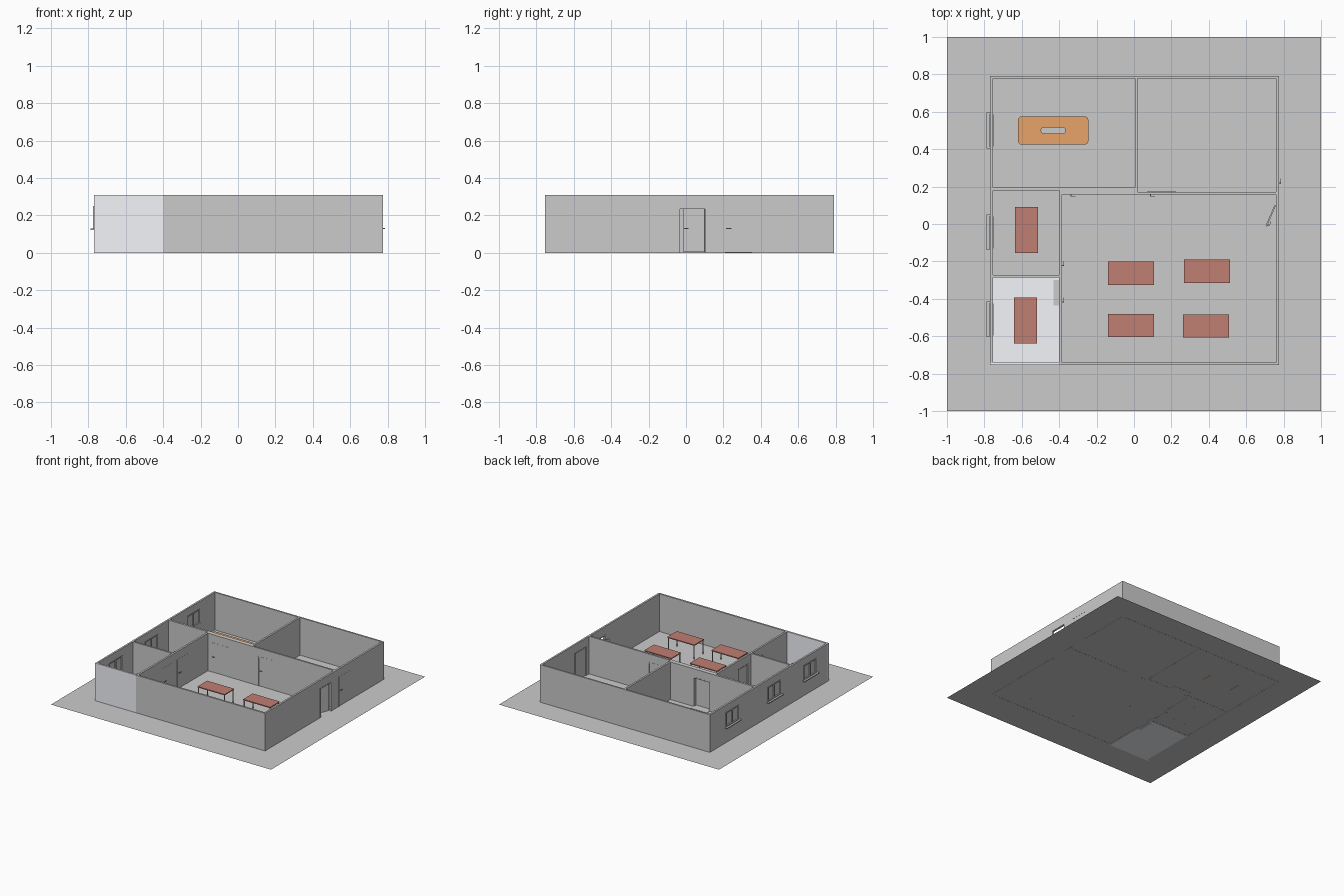
import bpy, bmesh
from math import pi, cos, sin, atan2
from mathutils import Matrix, Vector

if "Cube" in bpy.data.objects:
    bpy.data.objects.remove(bpy.data.objects["Cube"])


def material(name, rgb):
    m = bpy.data.materials.new(name)
    m.diffuse_color = (*rgb, 1)
    m.use_nodes = True
    m.node_tree.nodes["Principled BSDF"].inputs["Base Color"].default_value = m.diffuse_color
    return m


RED = material("red_top", (0.53, 0.21, 0.17))
ORANGE = material("orange_top", (0.81, 0.37, 0.14))
PALE = material("pale_plaster", (0.9, 0.92, 0.97))


def boxes(name, spans, matrix=Matrix(), mat=None):
    """One object from boxes given as (x0, x1, y0, y1, z0, z1)."""
    bm = bmesh.new()
    for x0, x1, y0, y1, z0, z1 in spans:
        m = Matrix.Translation(((x0 + x1) / 2, (y0 + y1) / 2, (z0 + z1) / 2))
        bmesh.ops.create_cube(bm, size=1, matrix=m @ Matrix.Diagonal((x1 - x0, y1 - y0, z1 - z0, 1)))
    bm.transform(matrix)
    me = bpy.data.meshes.new(name)
    bm.to_mesh(me)
    bm.free()
    ob = bpy.data.objects.new(name, me)
    bpy.context.collection.objects.link(ob)
    if mat:
        me.materials.append(mat)
    return ob


def cut(target, cutter):
    mod = target.modifiers.new("cut", 'BOOLEAN')
    mod.operation = 'DIFFERENCE'
    mod.solver = 'EXACT'
    mod.object = cutter
    bpy.context.view_layer.objects.active = target
    bpy.ops.object.modifier_apply(modifier=mod.name)
    bpy.data.objects.remove(cutter)


# Ground sheet
bpy.ops.mesh.primitive_plane_add(size=2, location=(0, 0, 0.001))
bpy.context.object.name = "ground_sheet"

# Wall block with rooms, doorways and windows cut out
H, DH = 0.31, 0.243
walls = boxes("walls", [(-0.77, 0.775, -0.755, 0.79, 0, H)])
rooms = [(-0.755, 0.005, 0.195, 0.777), (0.02, 0.76, 0.172, 0.777),
         (-0.755, -0.4, -0.272, 0.178), (-0.755, -0.4, -0.74, -0.286),
         (-0.385, 0.76, -0.74, 0.158)]
cut(walls, boxes("room_cutter", [(*r, -0.1, 0.4) for r in rooms]))
window_ys = (-0.51, -0.045, 0.5)
openings = [(-0.355, -0.2, 0.14, 0.21, -0.1, DH), (0.07, 0.225, 0.14, 0.19, -0.1, DH),
            (-0.41, -0.37, -0.24, -0.105, -0.1, DH), (-0.41, -0.37, -0.435, -0.3, -0.1, DH),
            (0.74, 0.79, 0.2, 0.36, -0.1, DH), (0.74, 0.79, -0.04, 0.11, -0.1, DH),
            (-0.8, -0.4, -0.8, -0.74, -0.1, 0.4)]
openings += [(-0.8, -0.74, y - 0.085, y + 0.085, 0.13, 0.25) for y in window_ys]
cut(walls, boxes("opening_cutter", openings))

# Pale corner room: floor and front wall
boxes("pale_floor", [(-0.755, -0.4, -0.74, -0.286, 0, 0.002)], mat=PALE)
boxes("pale_wall", [(-0.77, -0.4, -0.755, -0.74, 0, H)], mat=PALE)


# Doors: local x runs along the wall, local y goes through it
def frame(name, m, w, d):
    boxes(name, [(0, 0.008, -0.001, d + 0.001, 0, DH), (w - 0.008, w, -0.001, d + 0.001, 0, DH),
                 (0.008, w - 0.008, -0.001, d + 0.001, DH - 0.008, DH)], m)


def handle(name, m):
    boxes(name, [(-0.003, 0.003, -0.008, 0.001, 0.127, 0.133),
                 (-0.003, 0.024, -0.011, -0.008, 0.127, 0.133)], m)


def door(name, x, y, turn, w, d, sill=0):
    m = Matrix.Translation((x, y, 0)) @ Matrix.Rotation(turn, 4, 'Z')
    frame(name + "_frame", m, w, d)
    boxes(name + "_leaf", [(0.008, w - 0.008, 0, 0.008, 0.002, DH - 0.008)], m)
    handle(name + "_handle", m @ Matrix.Translation((0.018, 0, 0)))
    if sill:
        boxes(name + "_threshold", [(0, w, d, d + sill, 0, 0.004)], m)


door("meeting_door", -0.355, 0.158, 0, 0.155, 0.037, 0.042)
door("store_door", 0.07, 0.158, 0, 0.155, 0.014)
door("office_door", -0.385, -0.24, pi / 2, 0.135, 0.015, 0.03)
door("corner_door", -0.385, -0.435, pi / 2, 0.135, 0.015, 0.03)
door("side_door", 0.775, 0.2, pi / 2, 0.16, 0.015)

# Entrance standing ajar
frame("entrance_frame", Matrix.Translation((0.775, -0.04, 0)) @ Matrix.Rotation(pi / 2, 4, 'Z'), 0.15, 0.015)
swing = Matrix.Translation((0.755, 0.1, 0)) @ Matrix.Rotation(atan2(-0.11, -0.047), 4, 'Z')
boxes("entrance_leaf", [(0, 0.122, -0.004, 0.004, 0.003, 0.235)], swing)
handle("entrance_handle", swing @ Matrix.Translation((0.112, 0.004, 0)) @ Matrix.Rotation(pi, 4, 'Z'))

# Twin-pane windows in the left wall
for i, y in enumerate(window_ys):
    m = Matrix.Translation((-0.763, y, 0))
    uprights = [(-0.011, 0.011, c - 0.005, c + 0.005, 0.138, 0.242) for c in (-0.08, 0, 0.08)]
    rails = [(-0.011, 0.011, -0.085, 0.085, z, z + 0.008) for z in (0.13, 0.242)]
    boxes(f"window_frame_{i}", uprights + rails, m)
    boxes(f"window_sill_{i}", [(-0.026, 0.01, -0.095, 0.095, 0.122, 0.13)], m)
    boxes(f"window_glass_{i}", [(-0.002, 0.002, -0.08, 0.08, 0.136, 0.244)], m)


# Red work tables
def table(name, x, y, sx, sy):
    m = Matrix.Translation((x, y, 0))
    a, b, t = sx / 2, sy / 2, 0.006
    boxes(name + "_top", [(-a, a, -b, b, 0.114, 0.122)], m, RED)
    legs = [(u - t / 2, u + t / 2, v - t / 2, v + t / 2, 0, 0.114)
            for u in (-a + 0.006, a - 0.006) for v in (-b + 0.006, b - 0.006)]
    boxes(name + "_legs", legs, m)


for i, (x, y) in enumerate([(-0.017, -0.263), (0.39, -0.253), (-0.017, -0.542), (0.385, -0.545)]):
    table(f"work_table_{i}", x, y, 0.246, 0.124)
table("office_table", -0.574, -0.032, 0.122, 0.246)
table("corner_table", -0.58, -0.517, 0.122, 0.246)

# Rounded meeting table with a cable slot
curve = bpy.data.curves.new("meeting_table_top", 'CURVE')
curve.dimensions = '2D'
curve.fill_mode = 'BOTH'
curve.extrude = 0.004
for a, b, r in ((0.1875, 0.075, 0.018), (0.065, 0.016, 0.016)):
    pts = []
    for k, (sx, sy) in enumerate(((1, 1), (-1, 1), (-1, -1), (1, -1))):
        for j in range(6):
            t = (k + j / 5.0 * 0.999) * pi / 2
            pts.append((sx * (a - r) + r * cos(t), sy * (b - r + 1e-4) + r * sin(t), 0, 1))
    s = curve.splines.new('POLY')
    s.points.add(len(pts) - 1)
    for p, co in zip(s.points, pts):
        p.co = co
    s.use_cyclic_u = True
curve.materials.append(ORANGE)
top = bpy.data.objects.new("meeting_table_top", curve)
top.location = (-0.432, 0.5, 0.1)
bpy.context.collection.objects.link(top)
bpy.ops.object.select_all(action='DESELECT')
top.select_set(True)
bpy.context.view_layer.objects.active = top
bpy.ops.object.convert(target='MESH')
boxes("meeting_table_legs", [(s * 0.13 - 0.005, s * 0.13 + 0.005, -0.05, 0.05, 0, 0.096) for s in (-1, 1)],
      Matrix.Translation((-0.432, 0.5, 0)), ORANGE)
